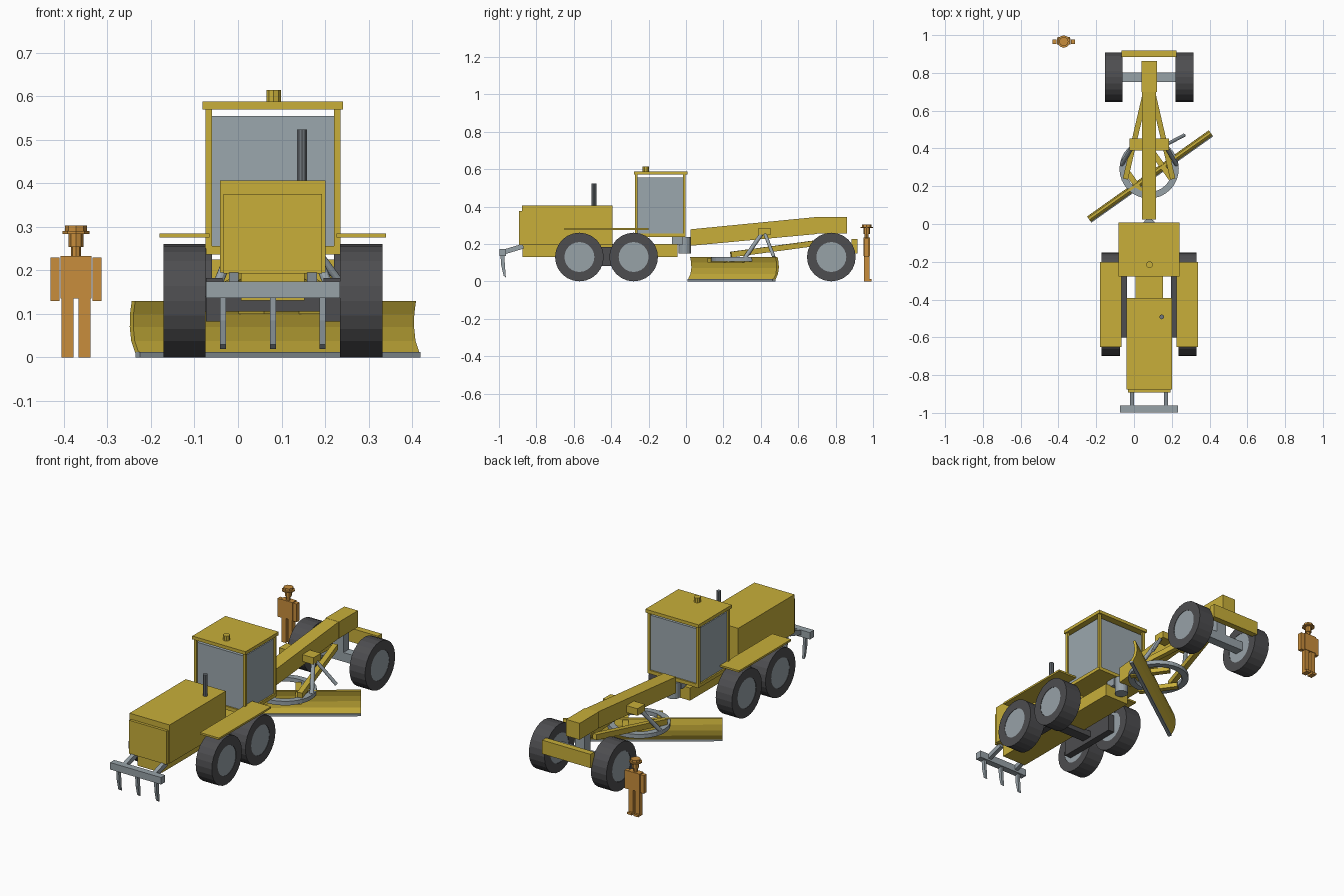
import bpy, bmesh, math
from mathutils import Vector, Matrix

cube = bpy.data.objects.get("Cube")
if cube:
    bpy.data.objects.remove(cube, do_unlink=True)


def material(name, rgb):
    m = bpy.data.materials.new(name)
    m.use_nodes = True
    color = (*rgb, 1)
    m.diffuse_color = color
    m.node_tree.nodes["Principled BSDF"].inputs["Base Color"].default_value = color
    return m


YELLOW = material("machine_yellow", (0.58, 0.43, 0.042))
STEEL = material("light_steel", (0.31, 0.36, 0.39))
GLASS = material("cab_glass", (0.33, 0.39, 0.42))
DARK = material("exhaust_grey", (0.16, 0.18, 0.2))
RUBBER = material("tyre_rubber", (0.075, 0.075, 0.08))
ORANGE = material("worker_orange", (0.58, 0.27, 0.045))

CX = 0.08          # centre line of the machine
SIDES = (-1, 1)


def finish(name, bm, mat):
    bmesh.ops.recalc_face_normals(bm, faces=bm.faces)
    mesh = bpy.data.meshes.new(name)
    bm.to_mesh(mesh)
    bm.free()
    mesh.materials.append(mat)
    ob = bpy.data.objects.new(name, mesh)
    bpy.context.collection.objects.link(ob)
    return ob


def box(name, x, y, z, mat):
    """Box from (min, max) pairs, x measured from the world origin."""
    bm = bmesh.new()
    bmesh.ops.create_cube(bm, size=1)
    for v in bm.verts:
        v.co = Vector([(r[0] + r[1]) / 2 + c * (r[1] - r[0]) for r, c in zip((x, y, z), v.co)])
    return finish(name, bm, mat)


def mid(half, offset=0):
    """x range around the centre line of the machine."""
    return (CX + offset - half, CX + offset + half)


def rod(name, a, b, radius, mat, sides=12):
    a, b = Vector(a), Vector(b)
    bm = bmesh.new()
    bmesh.ops.create_cone(bm, cap_ends=True, segments=sides, radius1=radius,
                          radius2=radius, depth=(b - a).length)
    turn = (b - a).to_track_quat('Z', 'Y').to_matrix().to_4x4()
    bm.transform(Matrix.Translation((a + b) / 2) @ turn)
    return finish(name, bm, mat)


def bar(name, a, b, width, height, mat):
    """Square bar running from a to b."""
    ob = rod(name, a, b, math.sqrt(0.5), mat, 4)
    a, b = Vector(a), Vector(b)
    d = (b - a).normalized()
    side = d.cross(Vector((0, 0, 1))).normalized()
    up = side.cross(d)
    for v in ob.data.vertices:
        end = a if (v.co - a).dot(d) < (b - a).length / 2 else b
        off = v.co - end
        s, u = off.dot(side), off.dot(up)
        if abs(abs(s) - abs(u)) > 0.3:      # corners on the axes: turn by 45 degrees
            s, u = (s - u) * math.sqrt(0.5), (s + u) * math.sqrt(0.5)
        v.co = end + side * math.copysign(width / 2, s) + up * math.copysign(height / 2, u)
    return ob


def extrude_x(name, profile, x0, x1, mat):
    """Extrude a (y, z) outline along x."""
    bm = bmesh.new()
    face = bm.faces.new([bm.verts.new((x0, y, z)) for y, z in profile])
    new = bmesh.ops.extrude_face_region(bm, geom=[face])["geom"]
    bmesh.ops.translate(bm, vec=(x1 - x0, 0, 0),
                        verts=[g for g in new if isinstance(g, bmesh.types.BMVert)])
    return finish(name, bm, mat)


def ring(name, centre, outer, inner, height, axis, mat, sides=24):
    """Flat-sided ring around the x or z axis."""
    bm = bmesh.new()
    h = height / 2
    loops = []
    for i in range(sides):
        a = math.tau * i / sides
        loops.append([bm.verts.new((r * math.cos(a), r * math.sin(a), z))
                      for r, z in ((outer, -h), (outer, h), (inner, h), (inner, -h))])
    for i in range(sides):
        p, q = loops[i], loops[(i + 1) % sides]
        for k in range(4):
            bm.faces.new((p[k], q[k], q[(k + 1) % 4], p[(k + 1) % 4]))
    if axis == 'x':
        bm.transform(Matrix.Rotation(math.pi / 2, 4, 'Y'))
    bm.transform(Matrix.Translation(centre))
    return finish(name, bm, mat)


# Wheels with hubs
def wheel(name, x, y, width):
    r = 0.13
    ring(name + "_tyre", (x, y, r), r, 0.08, width, 'x', RUBBER)
    h = width / 2 - 0.002
    rod(name + "_hub", (x - h, y, r), (x + h, y, r), 0.081, STEEL, 24)


for s in SIDES:
    tag = "left" if s > 0 else "right"
    wheel(tag + "_rear_wheel", CX + s * 0.203, -0.57, 0.097)
    wheel(tag + "_middle_wheel", CX + s * 0.203, -0.28, 0.097)
    wheel(tag + "_front_wheel", CX + s * 0.187, 0.777, 0.094)
    box(tag + "_tandem_case", mid(0.019, s * 0.135), (-0.6, -0.25), (0.083, 0.183), RUBBER)
    box(tag + "_fender", mid(0.057, s * 0.203), (-0.65, -0.2), (0.275, 0.285), YELLOW)
box("rear_axle", mid(0.155), (-0.455, -0.395), (0.106, 0.14), RUBBER)

# Chassis and engine hood
box("rear_frame", mid(0.073), (-0.875, -0.045), (0.131, 0.2), YELLOW)
box("engine_hood", mid(0.121), (-0.877, -0.392), (0.195, 0.406), YELLOW)
box("radiator_panel", mid(0.113), (-0.892, -0.877), (0.193, 0.375), YELLOW)
rod("exhaust_pipe", (0.147, -0.492, 0.4), (0.147, -0.492, 0.523), 0.0125, DARK, 10)

# Cab
box("cab_floor", mid(0.154), (-0.273, -0.002), (0.237, 0.256), YELLOW)
box("cab_windows", mid(0.146), (-0.265, -0.01), (0.25, 0.554), GLASS)
for s in SIDES:
    for y in (-0.273, -0.016):
        box("cab_pillar", mid(0.0075, s * 0.1475), (y, y + 0.014), (0.25, 0.572), YELLOW)
box("cab_roof", mid(0.161), (-0.279, 0.007), (0.57, 0.588), YELLOW)
rod("beacon", (0.082, -0.215, 0.588), (0.082, -0.215, 0.614), 0.018, YELLOW, 10)

# Articulation joint
rod("articulation_pin", (CX, -0.007, 0.15), (CX, -0.007, 0.237), 0.034, STEEL, 16)
box("articulation_mount", mid(0.04), (-0.075, -0.02), (0.195, 0.237), STEEL)

# Front beam, nose and axle
extrude_x("main_beam", [(0.024, 0.19), (0.7, 0.253), (0.7, 0.344), (0.024, 0.278)],
          CX - 0.037, CX + 0.037, YELLOW)
box("beam_nose", mid(0.041), (0.7, 0.862), (0.255, 0.345), YELLOW)
box("front_bumper", mid(0.146), (0.884, 0.918), (0.15, 0.225), YELLOW)
box("front_axle", mid(0.146), (0.752, 0.802), (0.105, 0.155), STEEL)
box("front_post", mid(0.03), (0.752, 0.802), (0.15, 0.256), STEEL)

# Drawbar, turning circle and lift cylinders
for s in SIDES:
    bar("drawbar_arm", (CX + s * 0.018, 0.7, 0.205), (CX + s * 0.125, 0.24, 0.143),
        0.028, 0.03, YELLOW)
    rod("lift_cylinder", (CX + s * 0.088, 0.41, 0.262), (CX + s * 0.145, 0.315, 0.125),
        0.011, STEEL)
ring("turning_circle", (CX, 0.292, 0.118), 0.157, 0.123, 0.022, 'z', STEEL, 32)
box("cylinder_saddle", mid(0.104), (0.388, 0.453), (0.247, 0.285), YELLOW)
rod("side_shift_cylinder", (0.17, 0.42, 0.26), (0.265, 0.47, 0.13), 0.009, STEEL)

# Angled blade: curved mouldboard, cutting edge and supports
place = Matrix.Translation((0.083, 0.255, 0)) @ Matrix.Rotation(math.radians(35.3), 4, 'Z')
curve = [(-0.02, 0.01), (-0.004, 0.038), (0.002, 0.07), (0.001, 0.1), (-0.006, 0.13)]
outline = curve + [(y + 0.014, z) for y, z in reversed(curve)]
blade = [extrude_x("blade", outline, -0.395, 0.395, YELLOW),
         box("cutting_edge", (-0.395, 0.395), (-0.024, -0.006), (0, 0.013), STEEL)]
for x in (-0.085, 0.085):
    blade.append(box("blade_support", (x - 0.015, x + 0.015), (-0.1, 0.11), (0.1, 0.125), YELLOW))
for ob in blade:
    ob.data.transform(place)

# Rear ripper
box("ripper_beam", mid(0.154), (-0.998, -0.962), (0.136, 0.174), STEEL)
for s in SIDES:
    bar("ripper_arm", (CX + s * 0.09, -0.87, 0.188), (CX + s * 0.09, -0.97, 0.158),
        0.022, 0.026, STEEL)
shank = [(-0.992, 0.14), (-0.972, 0.14), (-0.968, 0.085), (-0.963, 0.02), (-0.975, 0.03), (-0.988, 0.085)]
for x in (-0.114, 0, 0.114):
    extrude_x("ripper_shank", shank, CX + x - 0.007, CX + x + 0.007, STEEL)

# Worker standing beside the machine
WX, WY = -0.372, 0.966
for s in SIDES:
    x = WX + s * 0.0195
    box("worker_leg", (x - 0.0135, x + 0.0135), (WY - 0.014, WY + 0.014), (0, 0.136), ORANGE)
    box("worker_boot", (x - 0.0135, x + 0.0135), (WY - 0.014, WY + 0.025), (0, 0.012), ORANGE)
    x = WX + s * 0.048
    box("worker_arm", (x - 0.0105, x + 0.0105), (WY - 0.012, WY + 0.012), (0.13, 0.229), ORANGE)
box("worker_torso", (WX - 0.036, WX + 0.036), (WY - 0.017, WY + 0.017), (0.135, 0.233), ORANGE)
rod("worker_neck", (WX, WY, 0.23), (WX, WY, 0.256), 0.011, ORANGE, 8)
rod("worker_head", (WX, WY, 0.254), (WX, WY, 0.286), 0.017, ORANGE, 8)
rod("hat_brim", (WX, WY, 0.284), (WX, WY, 0.29), 0.033, ORANGE, 10)
rod("hat_crown", (WX, WY, 0.288), (WX, WY, 0.303), 0.025, ORANGE, 8)
